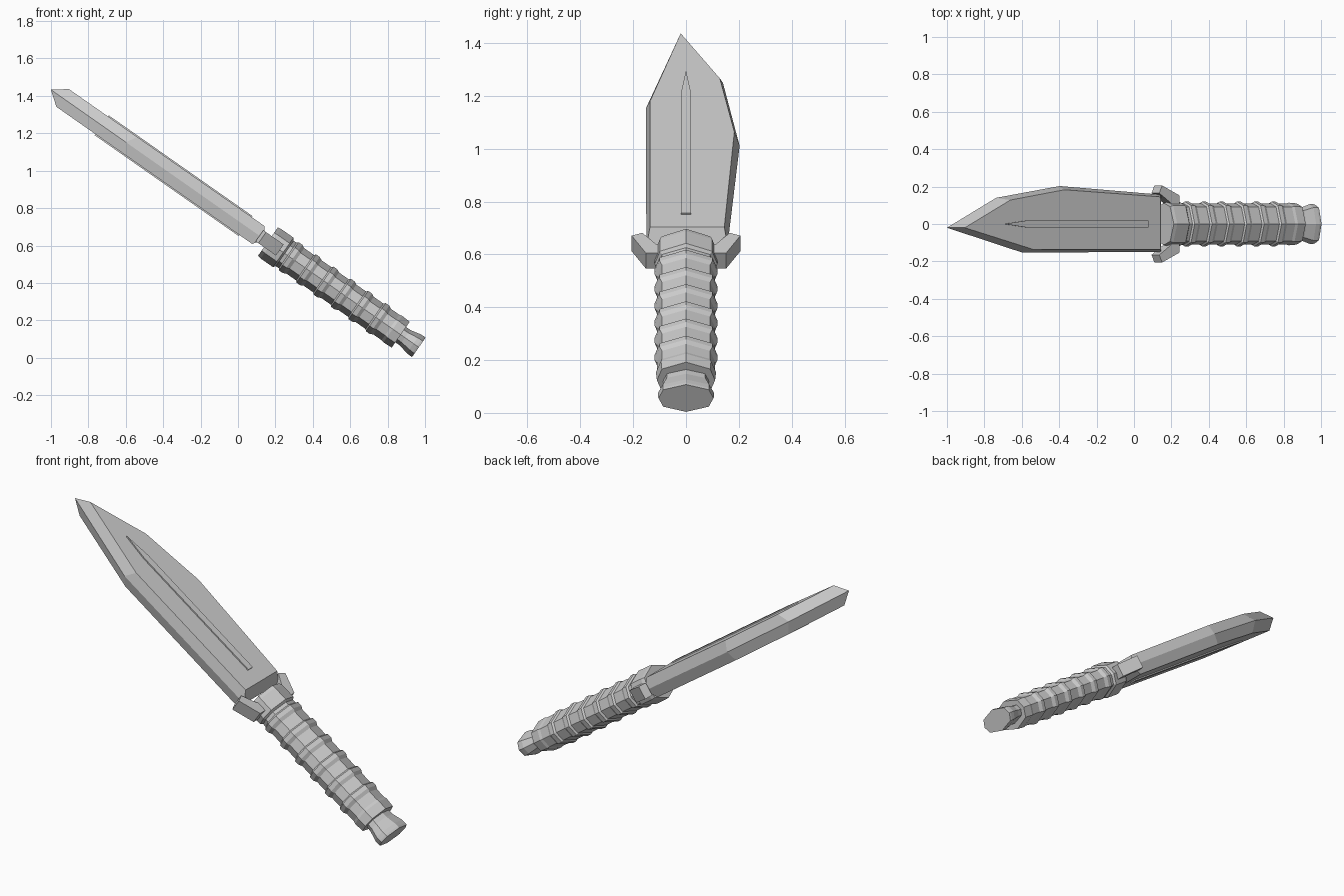
import bpy, bmesh, math

if "Cube" in bpy.data.objects:
    bpy.data.objects.remove(bpy.data.objects["Cube"])

# Tilted knife frame: s runs along the knife to the tip, y across, t through its thickness
A = math.radians(35)
CA, SA = math.cos(A), math.sin(A)


def place(s, y, t):
    t += 0.60
    return (-CA * s + SA * t, y, SA * s + CA * t)


def loft(name, rings):
    """Join equal-length rings of (s, y, t) points and cap both ends."""
    bm = bmesh.new()
    loops = [[bm.verts.new(place(*p)) for p in r] for r in rings]
    n = len(loops[0])
    for a, b in zip(loops, loops[1:]):
        for i in range(n):
            j = (i + 1) % n
            bm.faces.new((a[i], a[j], b[j], b[i]))
    bm.faces.new(loops[0])
    bm.faces.new(loops[-1])
    bmesh.ops.recalc_face_normals(bm, faces=bm.faces[:])
    me = bpy.data.meshes.new(name)
    bm.to_mesh(me)
    bm.free()
    ob = bpy.data.objects.new(name, me)
    bpy.context.collection.objects.link(ob)
    return ob


def slab(name, outline, h):
    return loft(name, [[(s, y, t) for s, y in outline] for t in (-h, h)])


def octagon(s, w, h):
    """Eight-sided section with points on the axes."""
    k = 0.83
    shape = [(1, 0), (k, 0.62), (0, 1), (-k, 0.62),
             (-1, 0), (-k, -0.62), (0, -1), (k, -0.62)]
    return [(s, w * a, h * b) for a, b in shape]


# Blade: sharp outer edge at mid thickness, bevelled to a flat on each side
edge = [(1.641, -0.02), (1.32, 0.14), (0.905, 0.203),
        (0.245, 0.157), (0.245, -0.15), (1.152, -0.152)]
flat = [(1.565, -0.02), (1.268, 0.128), (0.915, 0.183),
        (0.287, 0.145), (0.287, -0.136), (1.118, -0.136)]
loft("blade", [[(s, y, -0.058) for s, y in flat],
               [(s, y, 0) for s, y in edge],
               [(s, y, 0.058) for s, y in flat]])

# Raised rib along the middle of both blade faces
slab("blade_rib", [(1.31, 0), (1.16, 0.019), (0.37, 0.019),
                   (0.37, -0.019), (1.16, -0.019)], 0.065)

# Cross guard with swept wings, mirrored across the knife
half = [(0.205, 0.113), (0.28, 0.165), (0.262, 0.206), (0.147, 0.152)]
slab("guard", half + [(s, -y) for s, y in reversed(half)], 0.036)

# Handle: collar, ribbed grip and butt as one stepped octagonal loft
steps = [(0.225, 0.112, 0.093), (0.205, 0.119, 0.096),
         (0.125, 0.119, 0.096), (0.115, 0.109, 0.083)]
for k in range(6):
    c = 0.076 - 0.1134 * k
    steps += [(c + 0.02, 0.110, 0.083), (c + 0.012, 0.120, 0.092),
              (c - 0.012, 0.120, 0.092), (c - 0.030, 0.110, 0.083)]
steps += [(-0.575, 0.110, 0.083), (-0.59, 0.114, 0.087), (-0.642, 0.110, 0.084)]
loft("handle", [octagon(*p) for p in steps])

# Pommel: narrow neck flaring to the end cap
loft("pommel", [octagon(*p) for p in [
    (-0.63, 0.085, 0.050), (-0.67, 0.088, 0.050),
    (-0.725, 0.106, 0.062), (-0.748, 0.106, 0.064), (-0.76, 0.104, 0.063)]])
